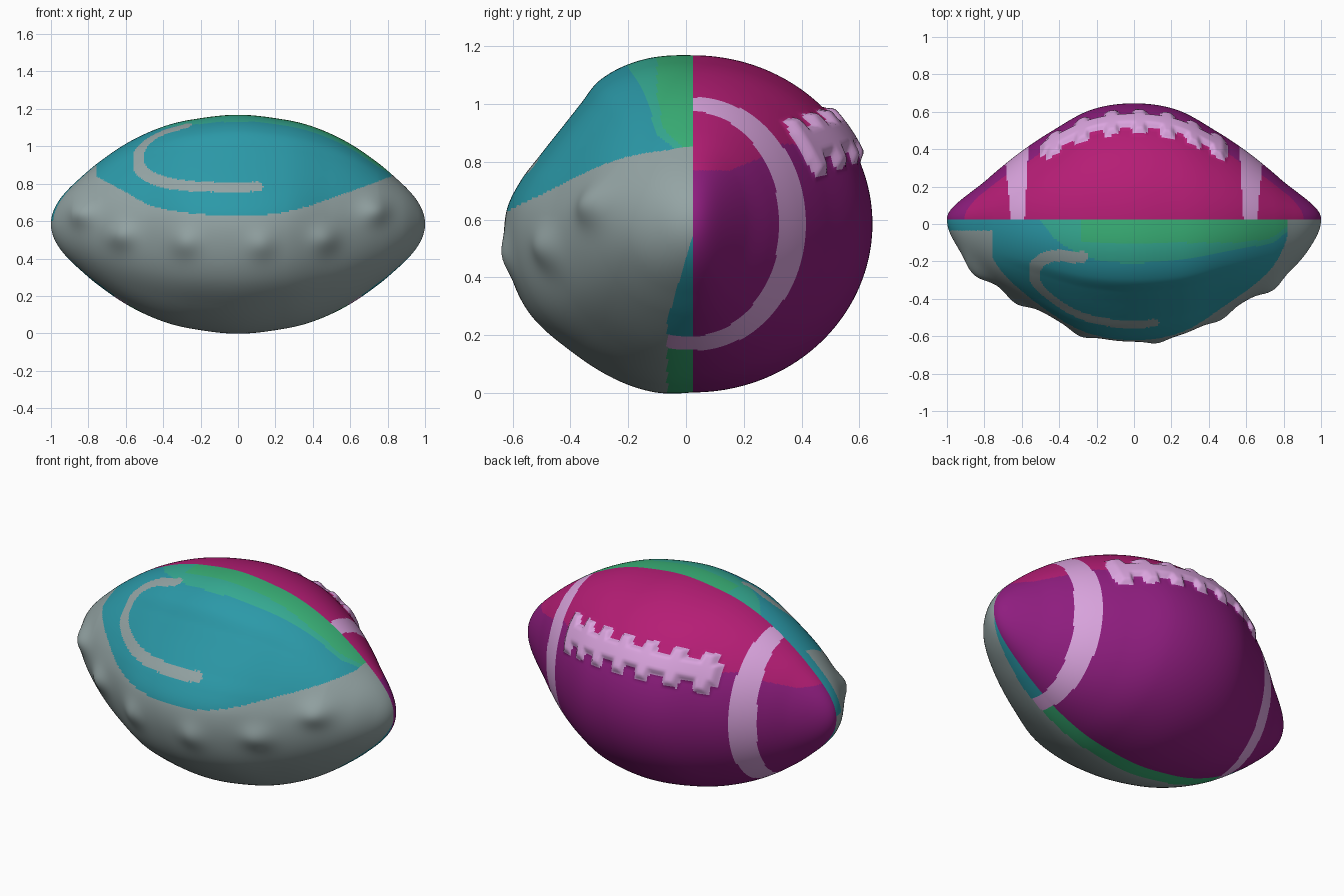
import bpy, bmesh, math
from mathutils import Vector

if "Cube" in bpy.data.objects:
    bpy.data.objects.remove(bpy.data.objects["Cube"])

CY, CZ = 0.025, 0.585          # seam plane and centre height
NX, NT = 340, 160              # grid resolution of each half


def curve(table):
    """Smooth (Catmull-Rom) lookup through (t, value) points."""
    def slope(i):
        a, b = table[max(i - 1, 0)], table[min(i + 1, len(table) - 1)]
        return (b[1] - a[1]) / (b[0] - a[0])

    def f(t):
        t = min(max(t, table[0][0]), table[-1][0])
        i = 0
        while i < len(table) - 2 and t > table[i + 1][0]:
            i += 1
        (t0, v0), (t1, v1) = table[i], table[i + 1]
        h = t1 - t0
        s = (t - t0) / h
        return ((2*s**3 - 3*s*s + 1) * v0 + (s**3 - 2*s*s + s) * h * slope(i)
                + (3*s*s - 2*s**3) * v1 + (s**3 - s*s) * h * slope(i + 1))
    return f


def profile(points):
    """Radius along the ball, mirrored in x, rounded at the tips."""
    g = curve([(-math.asin(x), r) for x, r in reversed(points)]
              + [(math.asin(x), r) for x, r in points[1:]])
    return lambda x: max(0.0, g(math.asin(max(-1, min(1, x)))))


height = profile([(0, .583), (.25, .557), (.4, .52), (.57, .445), (.75, .325),
                  (.85, .24), (.95, .135), (1, 0)])
back_depth = profile([(0, .62), (.23, .585), (.45, .465), (.6, .365), (.72, .27),
                      (.82, .185), (.93, .10), (1, 0)])
front_depth = profile([(0, .655), (.26, .615), (.5, .49), (.72, .36), (.88, .23),
                       (.96, .12), (1, 0)])
# Lumpy cross-section of the front half: (degrees, radius factor)
section = curve([(-90, 1.0), (-77.6, 1.02), (-50, .994), (-31, 1.015), (-16, 1.008),
                 (4, .99), (16, .945), (27, .905), (39, .898), (50, .927),
                 (60, .985), (74, 1.01), (90, 1.0)])
# Lower edge of the teal cap, and of the mint patch on top
teal_edge = curve([(-.76, .84), (-.6, .755), (-.47, .685), (-.31, .65), (0, .625),
                   (.28, .655), (.55, .74), (.82, .84)])
mint_edge = curve([(-.5, .02), (-.42, -.08), (-.24, -.18), (0, -.21), (.3, -.18),
                   (.6, -.125), (.74, -.1), (.82, -.04)])
BUMPS = [(-.84, .65), (-.62, .52), (-.28, .48), (.12, .47), (.46, .50), (.73, .66)]
BARS = [-.43, -.28, -.12, .03, .18, .32, .45]


def lace_distance(x, t):
    """Signed distance to the lacing outline: one spine and tapering crossbars."""
    v = abs(t - math.radians(32.5)) * (back_depth(x) + height(x)) / 2
    d = max(v - .052, abs(x) - .49)
    for b in BARS:
        d = min(d, max(abs(x - b) - .038 + .2 * max(0, v - .05), v - .102))
    return d


def back_point(x, t):
    p = Vector((x, CY + back_depth(x) * math.cos(t), CZ + height(x) * math.sin(t)))
    if abs(x) < .6 and 0 < t < 1.2:
        s = min(1, max(0, .5 - lace_distance(x, t) / .04))
        p += Vector((0, math.cos(t), math.sin(t))) * .028 * s * s * (3 - 2 * s)
    return p


def front_point(x, t):
    k = 1 + (section(math.degrees(t)) - 1) * max(0, 1 - (x / .75)**2)
    p = Vector((x, CY - k * front_depth(x) * math.cos(t), CZ + k * height(x) * math.sin(t)))
    push = sum(math.exp(-((x - bx)**2 + (p.z - bz)**2) / .0055) for bx, bz in BUMPS)
    push *= (.022 + .018 * abs(x)) * math.cos(t) * min(1, (1 - abs(x)) * 8)
    return p + Vector((x * .5, -math.cos(t), 0)) * push


# Curved grey stripe on the teal cap, laid on the surface
stripe_x = curve([(0, -.28), (1, -.42), (2, -.51), (3, -.535), (4, -.51), (5, -.42),
                  (6, -.28), (7, -.09), (8, .1)])
stripe_z = curve([(0, 1.11), (1, 1.065), (2, 1.0), (3, .93), (4, .865), (5, .815),
                  (6, .79), (7, .782), (8, .785)])


def on_front(x, z):
    lo, hi = 0.0, math.pi / 2
    for _ in range(25):
        mid = (lo + hi) / 2
        lo, hi = (mid, hi) if front_point(x, mid).z < z else (lo, mid)
    return front_point(x, lo)


STRIPE = [on_front(stripe_x(i / 8), stripe_z(i / 8)) for i in range(65)]


def front_colour(c, t):
    x, y, z = c
    if z < .55 and y > CY - .09 * min(1, (.55 - z) / .3):       # strip under the seam
        if .585 < abs(x) < .66:
            return 'lilac'
        return 'green' if abs(x) < .66 else 'teal'
    if x < -.74 and z > .6 and y > -.035:
        return 'teal'
    if not -.76 < x < .82 or z < teal_edge(x):
        return 'grey'
    if -.56 < x < .14 and z > .74 and min((c - p).length_squared for p in STRIPE) < .034**2:
        return 'grey'
    if x > -.28 and y > max(-.1, mint_edge(x) + .03):
        return 'green'
    if x > -.5 and y > mint_edge(x):
        return 'mint'
    return 'teal'


def back_colour(c, t):
    x, side = abs(c.x), math.cos(t)
    if x < .6 and 0 < t < 1.2 and lace_distance(c.x, t) < .01:
        return 'lilac'
    if .585 - .02 * side < x < .66 + .025 * side:               # end stripes
        return 'lilac'
    edge = .77 + .4 * max(0, c.y - .15) if x > .6 else .86
    return 'crimson' if c.z > edge else 'purple'


def srgb(r, g, b):
    lin = [((v / 255 + .055) / 1.055) ** 2.4 for v in (r, g, b)]
    return (*lin, 1)


COLOURS = {'grey': srgb(148, 164, 164), 'teal': srgb(43, 153, 168),
           'mint': srgb(54, 172, 148), 'green': srgb(58, 178, 120),
           'crimson': srgb(181, 29, 117), 'purple': srgb(143, 29, 127),
           'lilac': srgb(218, 164, 222)}
MATS = {}
for name, col in COLOURS.items():
    MATS[name] = bpy.data.materials.new(name)
    MATS[name].diffuse_color = col


def build_half(name, point, colour, names, flip):
    """Grid from tip to tip and from bottom seam to top seam."""
    bm = bmesh.new()
    xs = [math.sin(math.pi * (i / NX - .5)) for i in range(NX + 1)]
    ts = [math.pi * (j / NT - .5) for j in range(NT + 1)]
    v = [[bm.verts.new(point(x, t)) for t in ts] for x in xs]
    for i in range(NX):
        for j in range(NT):
            q = [v[i][j], v[i+1][j], v[i+1][j+1], v[i][j+1]]
            f = bm.faces.new(q[::-1] if flip else q)
            f.smooth = True
            f.material_index = names.index(
                colour(f.calc_center_median(), (ts[j] + ts[j+1]) / 2))
    bmesh.ops.remove_doubles(bm, verts=bm.verts, dist=1e-5)
    me = bpy.data.meshes.new(name)
    bm.to_mesh(me)
    bm.free()
    for n in names:
        me.materials.append(MATS[n])
    bpy.context.collection.objects.link(bpy.data.objects.new(name, me))


# Lumpy shell with teal cap at the front, laced ball at the back
build_half('front_shell', front_point, front_colour,
           ['grey', 'teal', 'mint', 'green', 'lilac'], False)
build_half('laced_ball_back', back_point, back_colour, ['crimson', 'purple', 'lilac'], True)

for m in bpy.data.materials:
    if m.users and not m.is_grease_pencil:
        m.use_nodes = True
        m.node_tree.nodes["Principled BSDF"].inputs["Base Color"].default_value = m.diffuse_color
